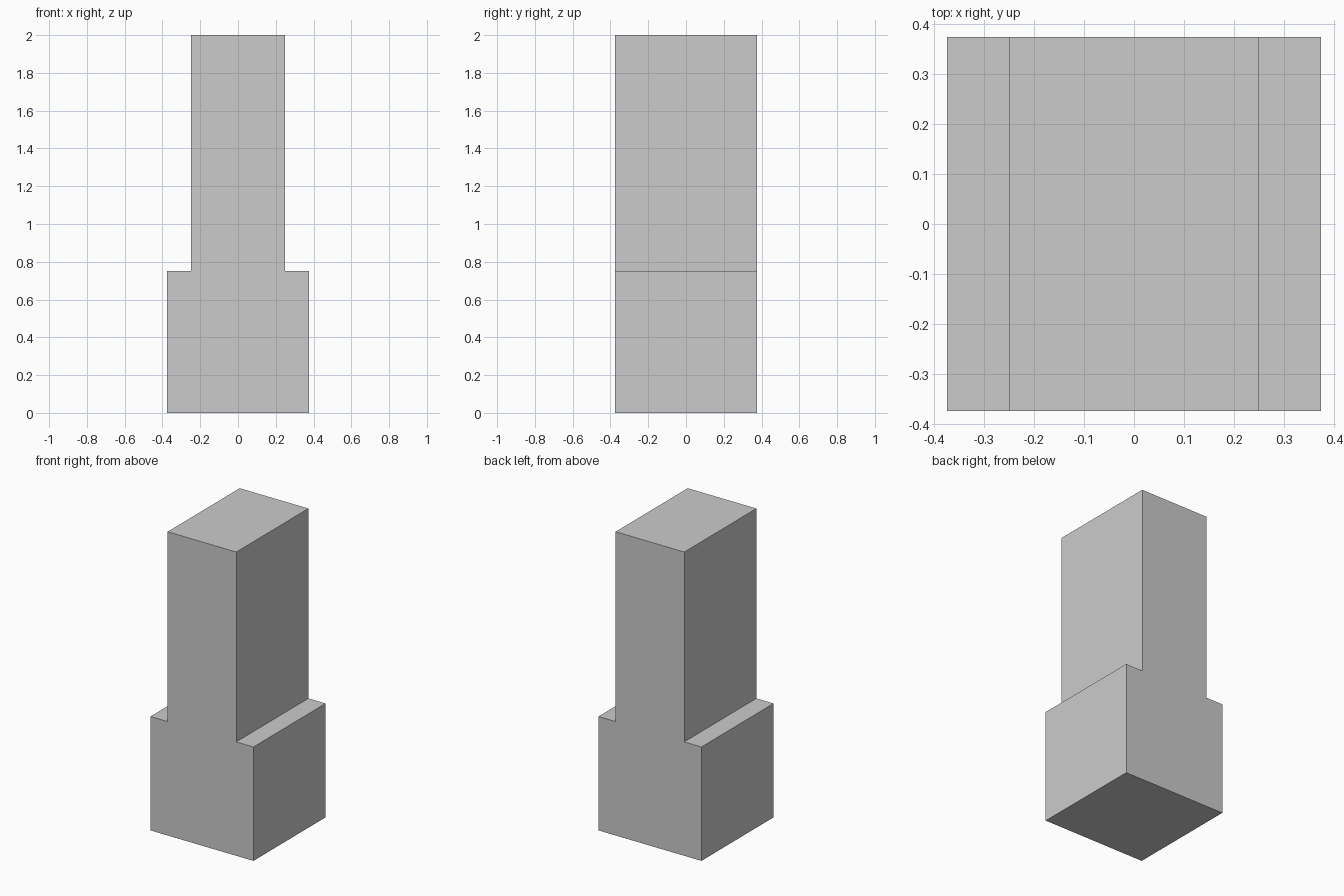
import bpy
import bmesh

if "Cube" in bpy.data.objects:
    bpy.data.objects.remove(bpy.data.objects["Cube"])

DEPTH = 0.75

# Right half of the stepped front outline (x, z), mirrored to close it
half = [(0.375, 0.0), (0.375, 0.75), (0.25, 0.75), (0.25, 2.0)]
outline = half + [(-x, z) for x, z in reversed(half)]

# Stepped block: outline extruded from front to back
bm = bmesh.new()
front = bm.faces.new([bm.verts.new((x, -DEPTH / 2, z)) for x, z in outline])
result = bmesh.ops.extrude_face_region(bm, geom=[front], use_keep_orig=True)
back_verts = [v for v in result["geom"] if isinstance(v, bmesh.types.BMVert)]
bmesh.ops.translate(bm, verts=back_verts, vec=(0, DEPTH, 0))
bmesh.ops.recalc_face_normals(bm, faces=bm.faces)

mesh = bpy.data.meshes.new("stepped_block")
bm.to_mesh(mesh)
bm.free()
block = bpy.data.objects.new("stepped_block", mesh)
bpy.context.collection.objects.link(block)
